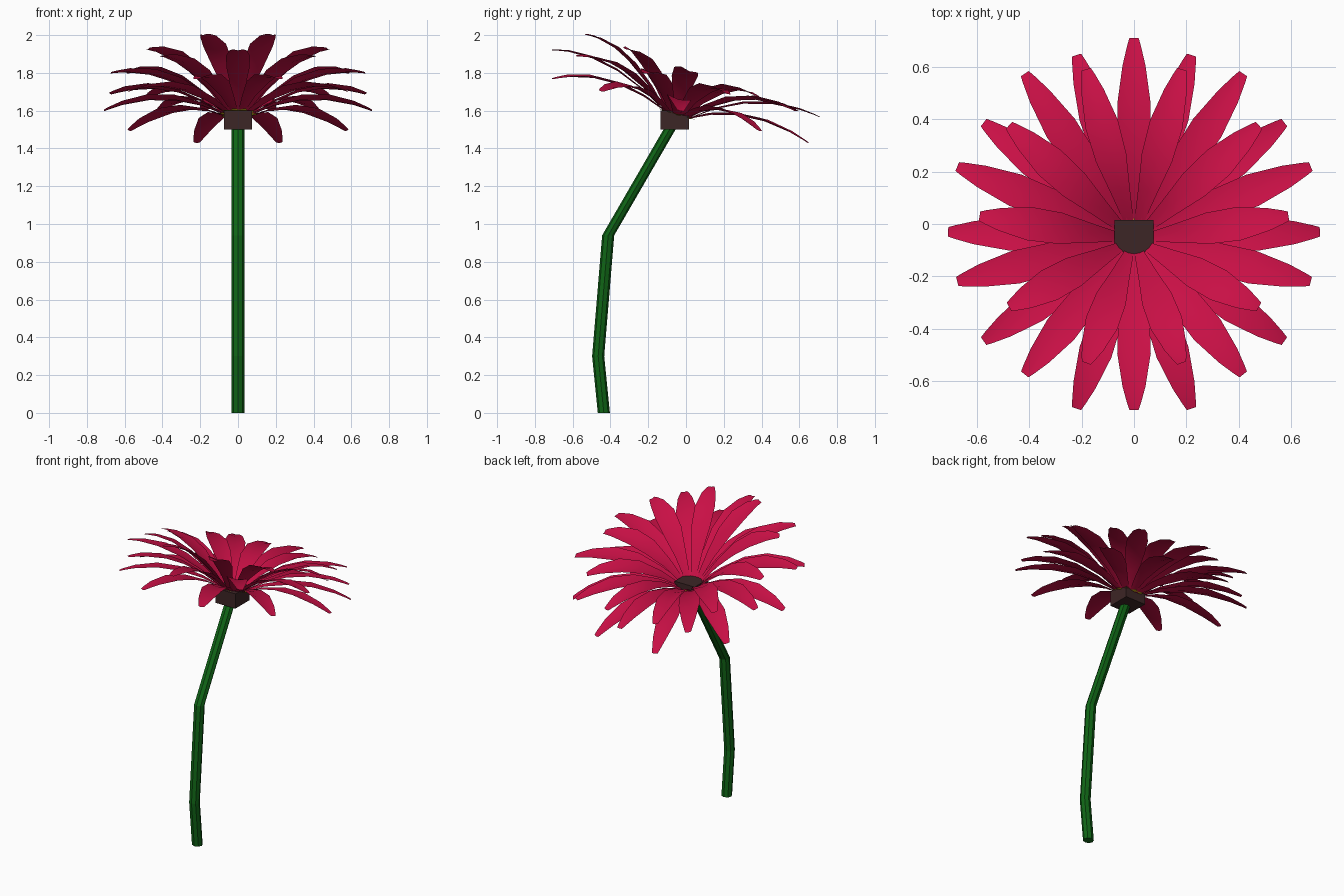
import bpy, bmesh, math
from mathutils import Vector

if "Cube" in bpy.data.objects:
    bpy.data.objects.remove(bpy.data.objects["Cube"])


def material(name, rgb):
    m = bpy.data.materials.new(name)
    m.diffuse_color = (*rgb, 1)
    m.use_nodes = True
    m.node_tree.nodes["Principled BSDF"].inputs["Base Color"].default_value = m.diffuse_color
    return m


CRIMSON = material("crimson", (0.58, 0.005, 0.06))
GREEN = material("stem green", (0.005, 0.13, 0.008))
BROWN = material("dark brown", (0.046, 0.019, 0.019))
YELLOW = material("pollen yellow", (0.65, 0.48, 0.01))


def finish(name, bm, mat, smooth=False):
    me = bpy.data.meshes.new(name)
    bm.to_mesh(me)
    bm.free()
    me.materials.append(mat)
    for p in me.polygons:
        p.use_smooth = smooth
    ob = bpy.data.objects.new(name, me)
    bpy.context.collection.objects.link(ob)
    return ob


# Bent stem: horizontal octagonal rings along a path (y, z)
bm = bmesh.new()
rings = []
for y, z in [(-0.435, 0), (-0.465, 0.3), (-0.412, 0.94), (-0.07, 1.53)]:
    rings.append([bm.verts.new((0.034 * math.cos(i * math.pi / 4),
                                y + 0.032 * math.sin(i * math.pi / 4), z))
                  for i in range(8)])
for a, b in zip(rings, rings[1:]):
    for i in range(8):
        j = (i + 1) % 8
        bm.faces.new((a[i], a[j], b[j], b[i]))
bm.faces.new(rings[0][::-1])
bm.faces.new(rings[-1])
finish("stem", bm, GREEN)

# Square flower core
bm = bmesh.new()
bmesh.ops.create_cube(bm, size=1)
for v in bm.verts:
    v.co = Vector((v.co.x * 0.15, v.co.y * 0.15 - 0.06, v.co.z * 0.1 + 1.55))
finish("flower_core", bm, BROWN)

# Scalloped pollen ring, tilted backwards with the flower head
bm = bmesh.new()
mid = bm.verts.new((0, -0.05, 1.565))
rim = []
for i in range(40):
    a = i * math.tau / 40
    r = 0.1 if i % 4 < 2 else 0.08
    y = r * math.sin(a)
    rim.append(bm.verts.new((r * math.cos(a), y - 0.05, 1.583 - 0.3 * y)))
for i in range(40):
    bm.faces.new((mid, rim[i], rim[(i + 1) % 40]))
finish("pollen_ring", bm, YELLOW)

# Petal outline: (distance along, half width)
OUTLINE = [(0, 0.018), (0.2, 0.037), (0.42, 0.06), (0.64, 0.064),
           (0.85, 0.044), (0.96, 0.026), (1, 0.018)]


def petal_layer(name, radius, offset, centre_y, tip_z, slope, bump):
    """Ten arched petals running from the core to a tilted ring of tips."""
    bm = bmesh.new()
    for k in range(10):
        a = math.radians(offset + 36 * k)
        d = Vector((math.cos(a), math.sin(a), 0))
        base = Vector((0, -0.05, 1.575)) + d * 0.06
        base.z -= 0.25 * d.y * 0.08
        tip = d * radius + Vector((0, centre_y, 0))
        tip.z = tip_z - slope * tip.y
        run = tip - base
        side = Vector((-run.y, run.x, 0)).normalized()
        side.z = -slope * side.y
        rows = []
        for t, w in OUTLINE:
            c = base + run * t
            c.z += bump * 4 * t * (1 - t)
            lift = Vector((0, 0, w * 0.2))
            rows.append([bm.verts.new(c - side * w + lift), bm.verts.new(c),
                         bm.verts.new(c + side * w + lift)])
        for p, q in zip(rows, rows[1:]):
            for i in range(2):
                bm.faces.new((p[i], q[i], q[i + 1], p[i + 1]))
    finish(name, bm, CRIMSON, True)


petal_layer("outer_petals", 0.71, 18 - 18 * 1 + 0, -0.03, 1.59, 0.25, 0.075)
petal_layer("middle_petals", 0.71, 18, 0.0, 1.742, 0.25, 0.08)
petal_layer("inner_petals", 0.59, 0, 0.03, 1.81, 0.36, 0.085)
